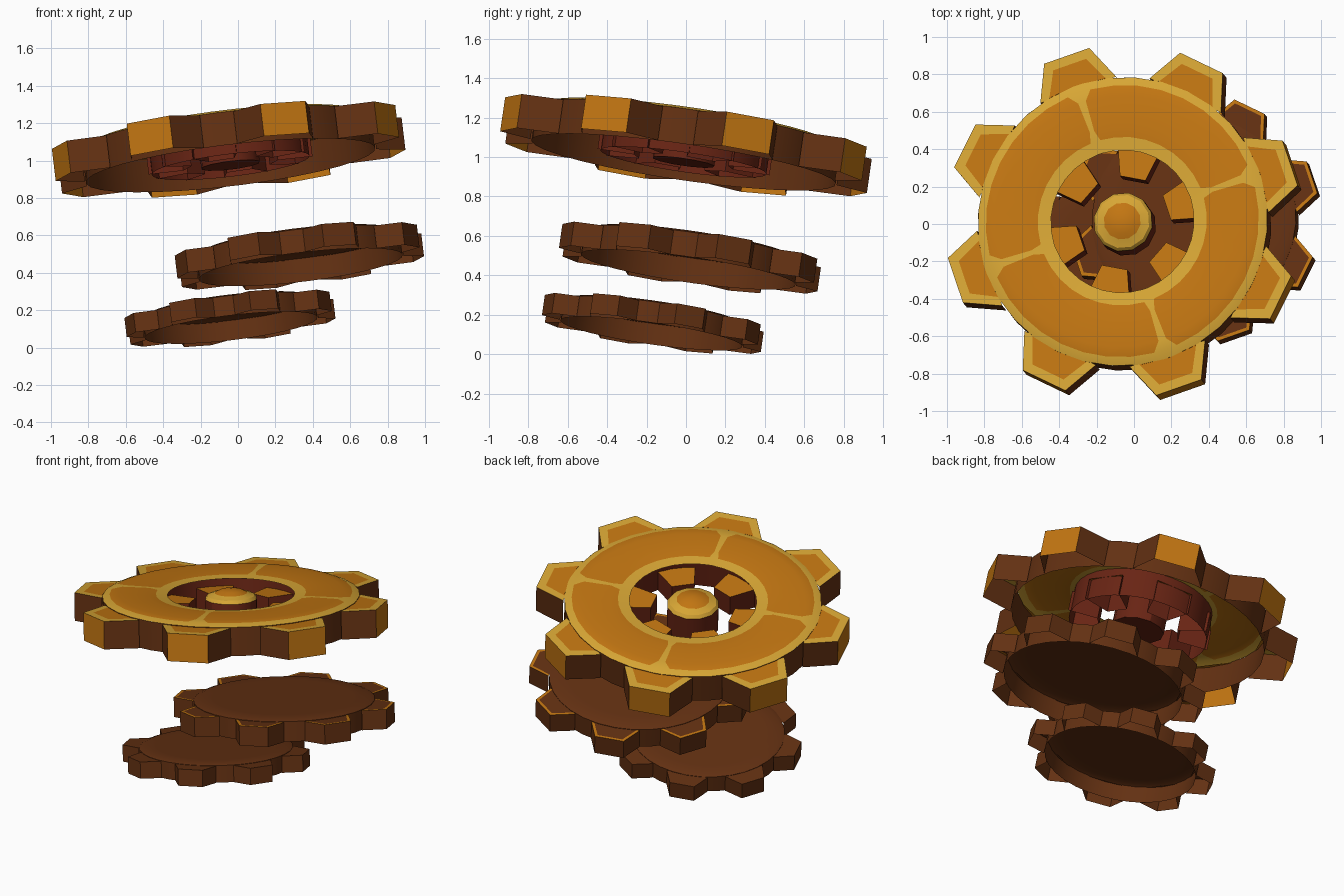
import bpy, bmesh, math
from mathutils import Vector, Matrix

if "Cube" in bpy.data.objects:
    bpy.data.objects.remove(bpy.data.objects["Cube"])


def mat(name, col):
    m = bpy.data.materials.new(name)
    m.diffuse_color = (*col, 1)
    m.use_nodes = True
    m.node_tree.nodes["Principled BSDF"].inputs["Base Color"].default_value = m.diffuse_color
    return m


MATS = [mat("orange", (0.54, 0.18, 0.006)), mat("gold", (0.68, 0.38, 0.035)),
        mat("brown", (0.125, 0.03, 0.006)), mat("dark_red", (0.14, 0.018, 0.007))]
ORANGE, GOLD, BROWN, RED = range(4)
TILT = Vector((0, 0, 1)).rotation_difference(Vector((-0.12, 0.145, 1))).to_matrix().to_4x4()
PHASE = math.radians(19)
TOP, BOT = 0.0875, -0.0875


class Part:
    """Collects faces, each turned away from a reference point."""
    def __init__(self):
        self.bm = bmesh.new()

    def face(self, pts, m, away):
        pts = [Vector(p) for p in pts]
        f = self.bm.faces.new([self.bm.verts.new(p) for p in pts])
        f.material_index = m
        f.normal_update()
        if f.normal.dot(f.calc_center_median() - Vector(away)) < 0:
            f.normal_flip()

    def finish(self, name, loc, scale):
        bmesh.ops.remove_doubles(self.bm, verts=self.bm.verts, dist=1e-5)
        me = bpy.data.meshes.new(name)
        self.bm.to_mesh(me)
        self.bm.free()
        for m in MATS:
            me.materials.append(m)
        ob = bpy.data.objects.new(name, me)
        bpy.context.collection.objects.link(ob)
        ob.matrix_world = Matrix.Translation(loc) @ TILT @ Matrix.Scale(scale, 4)
        bpy.ops.object.select_all(action='DESELECT')
        ob.select_set(True)
        bpy.context.view_layer.objects.active = ob
        bpy.ops.object.shade_smooth_by_angle(angle=math.radians(30))


def polar(r, a, z):
    return (r * math.cos(a), r * math.sin(a), z)


def local(a, r, t, z):
    c, s = math.cos(a), math.sin(a)
    return (r * c - t * s, r * s + t * c, z)


def tooth(p, a, base, tip, border, top, m_top, m_edge, m_tip, m_side):
    """Open-bottomed wedge from base (radius, half width) to tip, bordered top."""
    (r0, w0), (r1, w1) = base, tip
    sgn = 1 if r1 > r0 else -1
    ri = r1 - border * sgn
    outer = [(r0, -w0), (r1, -w1), (r1, w1), (r0, w0)]
    inner = [(r0, -w0 + border), (ri, -w1 + border * .7), (ri, w1 - border * .7), (r0, w0 - border)]
    ref = local(a, (r0 + r1) / 2, 0, 0)
    for i in range(3):
        m = m_tip if i == 1 else m_side
        (ra, ta), (rb, tb) = outer[i], outer[i + 1]
        p.face([local(a, ra, ta, BOT), local(a, rb, tb, BOT),
                local(a, rb, tb, top), local(a, ra, ta, top)], m, ref)
        quad = [outer[i], outer[i + 1], inner[i + 1], inner[i]]
        p.face([local(a, r, t, top) for r, t in quad], m_edge, ref)
    p.face([local(a, r, t, top) for r, t in inner], m_top, ref)


def lathe(p, prof, mats, n, away):
    """Spin (radius, z) points; a zero radius closes with triangles."""
    for k in range(n):
        a, b = (PHASE + 2 * math.pi * j / n for j in (k, k + 1))
        for (r0, z0), (r1, z1), m in zip(prof, prof[1:], mats):
            pts = [polar(r0, a, z0), polar(r0, b, z0)]
            pts += [polar(0, 0, z1)] if r1 == 0 else [polar(r1, b, z1), polar(r1, a, z1)]
            if r0 == 0:
                pts.pop(0)
            p.face(pts, m, away)


def gear_rim(name, loc, s, border, m_top, m_edge, m_tip):
    p = Part()
    for i in range(8):
        tooth(p, PHASE + i * math.pi / 4, (0.755, 0.215), (0.95, 0.128),
              border, TOP, m_top, m_edge, m_tip, BROWN)
    lathe(p, [(0.78, BOT), (0.78, TOP + 0.004)], [BROWN], 32, (0, 0, 0))
    p.finish(name, loc, s)


# large gear: rim with teeth
BIG = Vector((-0.05, 0.0, 1.06))
gear_rim("large_gear_rim", BIG, 1, 0.05, ORANGE, GOLD, ORANGE)

# large gear: top plate, four orange panels framed in gold
RINGS = [(0.78, 0.004, 2), (0.735, 0.02, 5), (0.68, 0.026, 1.8),
         (0.51, 0.026, 1.4), (0.455, 0.02, 3.5), (0.385, 0.012, 2)]
plate = Part()


def plate_pt(ring, q, j):
    r, z, half = RINGS[ring]
    deg = -half if j == 0 else half + (90 - 2 * half) * (j - 1) / 8
    return polar(r, PHASE + math.radians(90 * q + deg), TOP + z)


for q in range(4):
    for k in range(len(RINGS) - 1):
        for j in range(9):
            m = ORANGE if 0 < k < 4 and j > 0 else GOLD
            plate.face([plate_pt(k, q, j), plate_pt(k, q, j + 1),
                        plate_pt(k + 1, q, j + 1), plate_pt(k + 1, q, j)], m, (0, 0, -9))
plate.finish("large_gear_top_plate", BIG, 1)

# large gear: inner collar with six inward blocks
collar = Part()
lathe(collar, [(0.425, BOT), (0.425, TOP + 0.012)], [RED], 32, (0, 0, 0))
for i in range(6):
    tooth(collar, PHASE + i * math.pi / 3, (0.425, 0.12), (0.245, 0.07),
          0.015, 0.045, ORANGE, ORANGE, RED, RED)
collar.finish("inner_collar", BIG, 1)

# large gear: centre hub
hub = Part()
lathe(hub, [(0, BOT), (0.16, BOT), (0.16, 0.075), (0.145, 0.095), (0.10, 0.11),
            (0.07, 0.125), (0, 0.135)],
      [RED, RED, GOLD, GOLD, ORANGE, ORANGE], 12, (0, 0, 0))
hub.finish("centre_hub", BIG, 1)

# two smaller gears with plain discs
for name, loc, s, edge in (("middle_gear", (0.328, 0.02, 0.49), 0.705, ORANGE),
                           ("small_gear", (-0.043, -0.168, 0.157), 0.597, BROWN)):
    loc = Vector(loc)
    gear_rim(name + "_rim", loc, s, 0.025, BROWN, edge, BROWN)
    disc = Part()
    lathe(disc, [(0.78, TOP + 0.004), (0.735, TOP + 0.02), (0.6, TOP + 0.02), (0, TOP + 0.02)],
          [BROWN] * 3, 32, (0, 0, -9))
    disc.finish(name + "_disc", loc, s)
